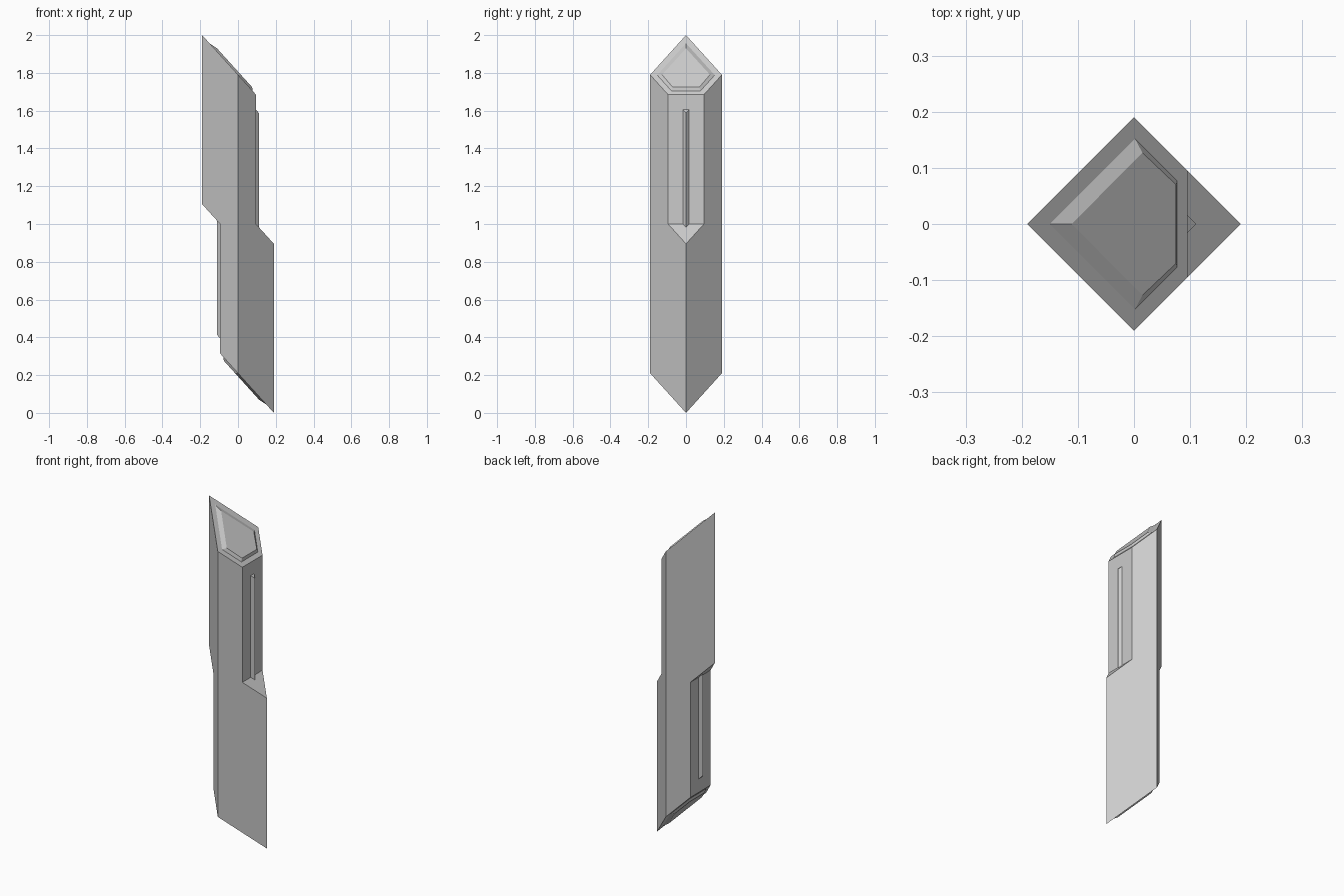
import bpy, bmesh, math
from mathutils import Matrix, Vector

if "Cube" in bpy.data.objects:
    bpy.data.objects.remove(bpy.data.objects["Cube"])

R = 0.19            # half diagonal of the diamond section
STEP = 0.095        # depth of the flat step
MID = 1.79          # slanted cap height at x = 0
SLOPE = (2.0 - MID) / R
FLIP = (Matrix.Translation((0, 0, 1)) @ Matrix.Rotation(math.pi, 4, 'Y')
        @ Matrix.Translation((0, 0, -1)))


def cap(x):
    return MID - SLOPE * x


def loft(name, lower, upper, matrix=None):
    """Closed solid between two rings with equal point counts."""
    bm = bmesh.new()
    a = [bm.verts.new(p) for p in lower]
    b = [bm.verts.new(p) for p in upper]
    bm.faces.new(a[::-1])
    bm.faces.new(b)
    n = len(a)
    for i in range(n):
        j = (i + 1) % n
        bm.faces.new((a[i], a[j], b[j], b[i]))
    if matrix:
        bm.transform(matrix)
    bmesh.ops.recalc_face_normals(bm, faces=bm.faces)
    me = bpy.data.meshes.new(name)
    bm.to_mesh(me)
    bm.free()
    ob = bpy.data.objects.new(name, me)
    bpy.context.collection.objects.link(ob)
    return ob


# Body: diamond column trimmed by a stepped, slanted side profile
diamond = [(R, 0), (0, R), (-R, 0), (0, -R)]
body = loft("body", [(x, y, -0.2) for x, y in diamond],
            [(x, y, 2.2) for x, y in diamond])
E = 0.25            # profile runs past the column corners
floor_z = 1.0 - SLOPE * (E - STEP)
half = [(-E, cap(-E)), (STEP, cap(STEP)), (STEP, 1.0), (E, floor_z)]
profile = half + [(-x, 2 - z) for x, z in half]
cutter = loft("body_cutter", [(x, -0.4, z) for x, z in profile],
              [(x, 0.4, z) for x, z in profile])
cutter.hide_render = True
mod = body.modifiers.new("trim", 'BOOLEAN')
mod.operation = 'INTERSECT'
mod.solver = 'EXACT'
mod.object = cutter
bpy.context.view_layer.objects.active = body
bpy.ops.object.modifier_apply(modifier=mod.name)
bpy.data.objects.remove(cutter)

# Raised bevelled cap panels and ridge bars, one set per end
outer = [(-0.155, 0), (0, -0.155), (0.077, -0.078), (0.077, 0.078), (0, 0.155)]
inner = [(-0.111, 0), (0.015, -0.127), (0.075, -0.07), (0.075, 0.07), (0.015, 0.127)]
ridge = [(STEP - 0.01, -0.016), (STEP, -0.016), (STEP + 0.016, 0),
         (STEP, 0.016), (STEP - 0.01, 0.016)]
for end, m in (("top", None), ("bottom", FLIP)):
    loft(end + "_cap_panel",
         [(x, y, cap(x) - 0.002) for x, y in outer],
         [(x, y, cap(x) + 0.017) for x, y in inner], m)
    loft(end + "_ridge_bar",
         [(x, y, 0.995 - SLOPE * (x - STEP)) for x, y in ridge],
         [(x, y, 1.605 - SLOPE * (x - STEP)) for x, y in ridge], m)
